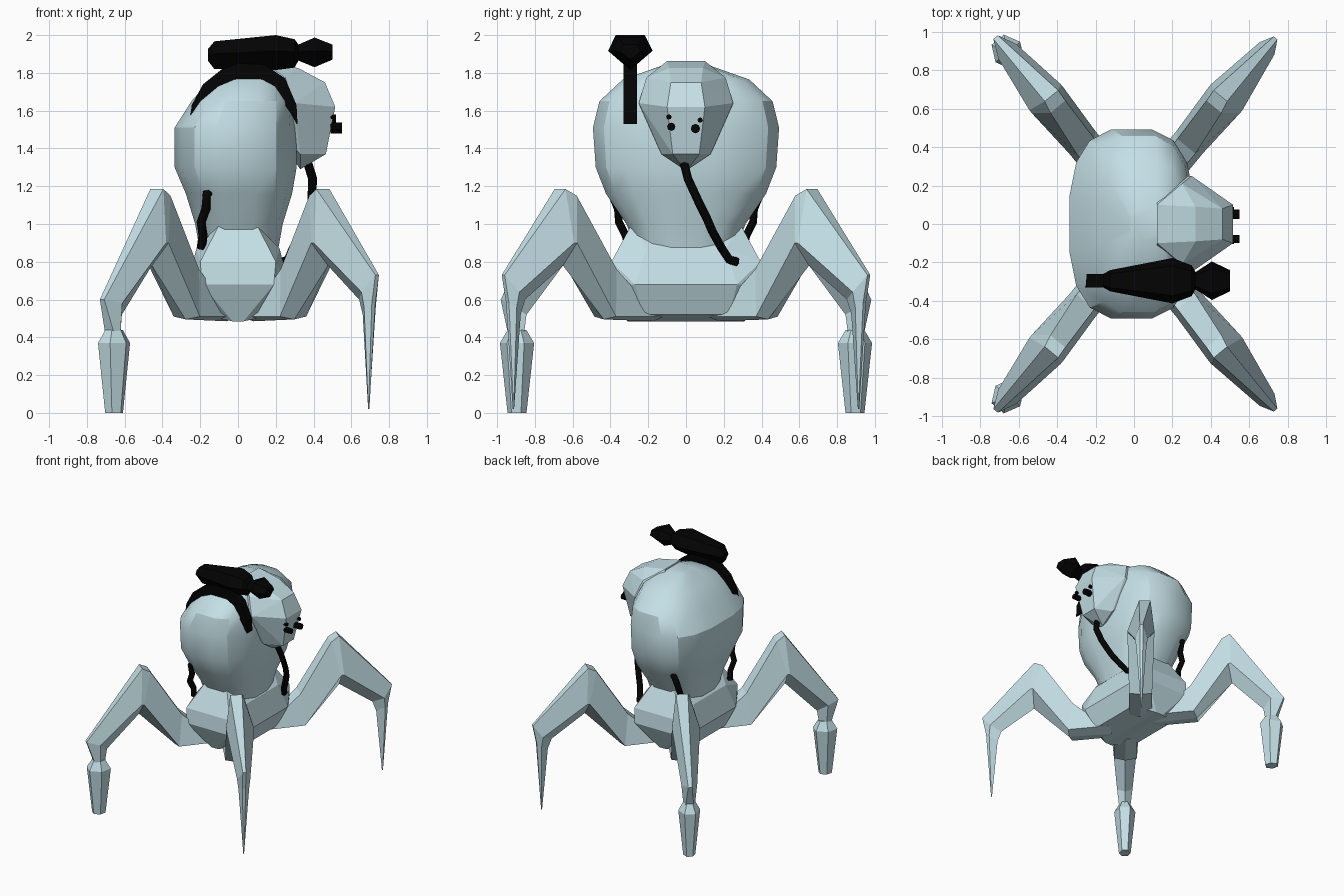
import bpy, bmesh, math
from mathutils import Vector

cube = bpy.data.objects.get("Cube")
if cube:
    bpy.data.objects.remove(cube, do_unlink=True)


def material(name, rgb):
    m = bpy.data.materials.new(name)
    m.use_nodes = True
    m.diffuse_color = (*rgb, 1)
    m.node_tree.nodes["Principled BSDF"].inputs["Base Color"].default_value = (*rgb, 1)
    return m


SHELL = material("pale blue shell", (0.55, 0.74, 0.79))
BLACK = material("black", (0.001, 0.001, 0.001))


def finish(name, bm, mat, angle=None):
    bmesh.ops.recalc_face_normals(bm, faces=bm.faces)
    me = bpy.data.meshes.new(name)
    bm.to_mesh(me)
    bm.free()
    ob = bpy.data.objects.new(name, me)
    bpy.context.collection.objects.link(ob)
    me.materials.append(mat)
    if angle:
        bpy.ops.object.select_all(action='DESELECT')
        ob.select_set(True)
        bpy.context.view_layer.objects.active = ob
        bpy.ops.object.shade_smooth_by_angle(angle=math.radians(angle))


def loft(name, rings, mat, angle=None):
    """Skin a list of equal-length point rings and cap both ends."""
    bm = bmesh.new()
    vs = [[bm.verts.new(p) for p in ring] for ring in rings]
    n = len(vs[0])
    for a, b in zip(vs, vs[1:]):
        for i in range(n):
            j = (i + 1) % n
            bm.faces.new((a[i], a[j], b[j], b[i]))
    bm.faces.new(vs[0])
    bm.faces.new(vs[-1])
    finish(name, bm, mat, angle)


def hull(name, points, mat):
    bm = bmesh.new()
    for p in points:
        bm.verts.new(p)
    bmesh.ops.convex_hull(bm, input=bm.verts)
    bmesh.ops.delete(bm, geom=[v for v in bm.verts if not v.link_faces], context='VERTS')
    bmesh.ops.dissolve_limit(bm, angle_limit=0.02, verts=bm.verts, edges=bm.edges)
    finish(name, bm, mat)


# Bulbous head tapering into the neck: z, back x, front x, half width in y
def head_ring(z, x0, x1, ry, n=16):
    pts = []
    for i in range(n):
        t = 2 * math.pi * (i + 0.5) / n
        c, s = math.cos(t), math.sin(t)
        pts.append(((x0 + x1) / 2 + (x1 - x0) / 2 * math.copysign(abs(c) ** 0.7, c),
                    ry * math.copysign(abs(s) ** 0.75, s), z))
    return pts


HEAD = [(0.78, -0.19, 0.2, 0.23), (1.0, -0.23, 0.24, 0.32), (1.16, -0.28, 0.29, 0.43),
        (1.3, -0.34, 0.315, 0.485), (1.51, -0.34, 0.315, 0.5), (1.65, -0.25, 0.3, 0.465),
        (1.765, -0.15, 0.26, 0.34), (1.852, -0.02, 0.18, 0.09)]
loft("head", [head_ring(*r) for r in HEAD], SHELL, 28)

# Faceted face pushed out of the head
FACE = [(0.46, 0.08, 1.75), (0.515, 0.1, 1.62), (0.465, 0.07, 1.37), (0.12, 0.1, 1.863),
        (0.32, 0.09, 1.825), (0.25, 0.21, 1.775), (0.3, 0.25, 1.64), (0.33, 0.13, 1.37),
        (0.33, 0.01, 1.29), (0.1, 0.24, 1.6)]
hull("face", [(x, s * y, z) for x, y, z in FACE for s in (1, -1)], SHELL)

# Eyes: two large and two small pegs
for name, y, z, x, r, d in (("large_eye_right", -0.078, 1.515, 0.52, 0.022, 0.06),
                            ("large_eye_left", 0.05, 1.505, 0.52, 0.025, 0.06),
                            ("small_eye_right", -0.09, 1.567, 0.495, 0.014, 0.05),
                            ("small_eye_left", 0.075, 1.55, 0.495, 0.014, 0.05)):
    loft(name, [[(x + k * d / 2, y + r * math.cos(a * math.pi / 4), z + r * math.sin(a * math.pi / 4))
                 for a in range(8)] for k in (-1, 1)], BLACK)

# Hip body joining the legs
BODY = [(0.1, 0.29, 0.995), (0.2, 0.395, 0.8), (0.19, 0.405, 0.68), (0.03, 0.31, 0.485),
        (0.22, 0.21, 0.87), (0.27, 0.27, 0.68), (0.2, 0.23, 0.52)]
hull("hip_body", [(sx * x, sy * y, z) for x, y, z in BODY for sx in (1, -1) for sy in (1, -1)], SHELL)

# Legs: each section is top (u, z, half width, offset), side (u, z, half width), bottom ridge (u, z)
THIGH = [((-0.27, 0.54, 0.06, 0), (-0.32, 0.51, 0.09), (-0.32, 0.485)),
         ((-0.02, 0.76, 0.06, 0), (0.01, 0.51, 0.09), (0.02, 0.495)),
         ((0.23, 1.15, 0.05, 0.02), (0.29, 0.9, 0.106), (0.3, 0.78)),
         ((0.295, 1.185, 0.045, 0.03), (0.31, 0.9, 0.106), (0.3, 0.78))]
SPIKE = [((0.71, 0.73, 0.012, 0), (0.64, 0.64, 0.05), (0.56, 0.6)),
         ((0.68, 0.58, 0.012, 0), (0.65, 0.56, 0.04), (0.59, 0.52)),
         ((0.642, 0.02, 0.003, 0), (0.64, 0.02, 0.003), (0.635, 0.02))]
SHIN = [((0.715, 0.6, 0.015, 0), (0.62, 0.58, 0.06), (0.55, 0.52)),
        ((0.655, 0.43, 0.03, 0), (0.615, 0.43, 0.045), (0.565, 0.43))]
ANG = math.radians(50.5)


def leg_point(sx, sy, u, w, z):
    c, s = math.cos(ANG), math.sin(ANG)
    return Vector((0.01 + sx * (0.275 + u * c - w * s), sy * (0.42 + u * s + w * c), z))


def leg_ring(sx, sy, top, side, low):
    tu, tz, tw, off = top
    return [leg_point(sx, sy, *p) for p in (
        (tu, off + tw, tz), (tu, off - tw, tz),
        (side[0], -side[2], side[1]), (low[0], 0, low[1]), (side[0], side[2], side[1]))]


for sx, sside in ((1, "left"), (-1, "right")):
    for sy, end in ((-1, "front"), (1, "back")):
        sections = THIGH + (SPIKE if sx > 0 else SHIN)
        loft(f"{end}_{sside}_leg", [leg_ring(sx, sy, *s) for s in sections], SHELL)
        if sx < 0:
            loft(f"{end}_{sside}_foot",
                 [[leg_point(sx, sy, 0.615 + a * r, b * r, z)
                   for a, b in ((1, 0.5), (1, -0.5), (0, -1), (-1, -0.5), (-1, 0.5), (0, 1))]
                  for z, r in ((0.44, 0.045), (0.37, 0.083), (0.0, 0.046))], SHELL)

# Crescent bracket over the head
OUTER = [(-0.255, 1.55), (-0.245, 1.63), (-0.185, 1.74), (-0.085, 1.82), (0, 1.85), (0.14, 1.845),
         (0.25, 1.77), (0.31, 1.63), (0.315, 1.53)]
INNER = [(-0.25, 1.555), (-0.225, 1.6), (-0.14, 1.69), (-0.07, 1.73), (0, 1.75), (0.125, 1.75),
         (0.21, 1.685), (0.27, 1.6), (0.31, 1.53)]
loft("gun_bracket", [[(o[0], -0.33, o[1]), (o[0], -0.26, o[1]), (i[0], -0.26, i[1]), (i[0], -0.33, i[1])]
                     for o, i in zip(OUTER, INNER)], BLACK)

# Gun: flat-topped pentagon swept along x (x, half width, bottom, top), with a bulb at the muzzle
GUN = [(-0.16, 0.035, 1.865, 1.925), (-0.125, 0.055, 1.82, 1.967), (0.2, 0.118, 1.815, 2.0),
       (0.3, 0.08, 1.828, 1.978), (0.32, 0.045, 1.865, 1.95), (0.405, 0.1, 1.83, 1.987),
       (0.5, 0.055, 1.87, 1.95)]
loft("gun", [[(x, -0.295 + w * k, low + (top - low) * f)
              for k, f in ((0, 0), (1, 0.55), (0.65, 1), (-0.65, 1), (-1, 0.55))]
             for x, w, low, top in GUN], BLACK)


# Hoses
def hose(name, path, radius=0.024):
    cu = bpy.data.curves.new(name, 'CURVE')
    cu.dimensions = '3D'
    cu.bevel_depth = radius
    cu.bevel_resolution = 1
    cu.use_fill_caps = True
    sp = cu.splines.new('POLY')
    sp.points.add(len(path) - 1)
    for p, co in zip(sp.points, path):
        p.co = (*co, 1)
    cu.materials.append(BLACK)
    ob = bpy.data.objects.new(name, cu)
    bpy.context.collection.objects.link(ob)


hose("face_hose", [(0.37, -0.01, 1.32), (0.395, 0.01, 1.24), (0.39, 0.07, 1.11), (0.37, 0.11, 1.03),
                   (0.34, 0.14, 0.96), (0.29, 0.19, 0.87), (0.265, 0.23, 0.81), (0.24, 0.27, 0.8)])
for s, end in ((-1, "front"), (1, "back")):
    hose(end + "_hose", [(-0.14, s * 0.37, 1.17), (-0.165, s * 0.395, 1.16), (-0.17, s * 0.36, 1.08),
                         (-0.195, s * 0.355, 1.01), (-0.185, s * 0.32, 0.94), (-0.195, s * 0.3, 0.87)])
